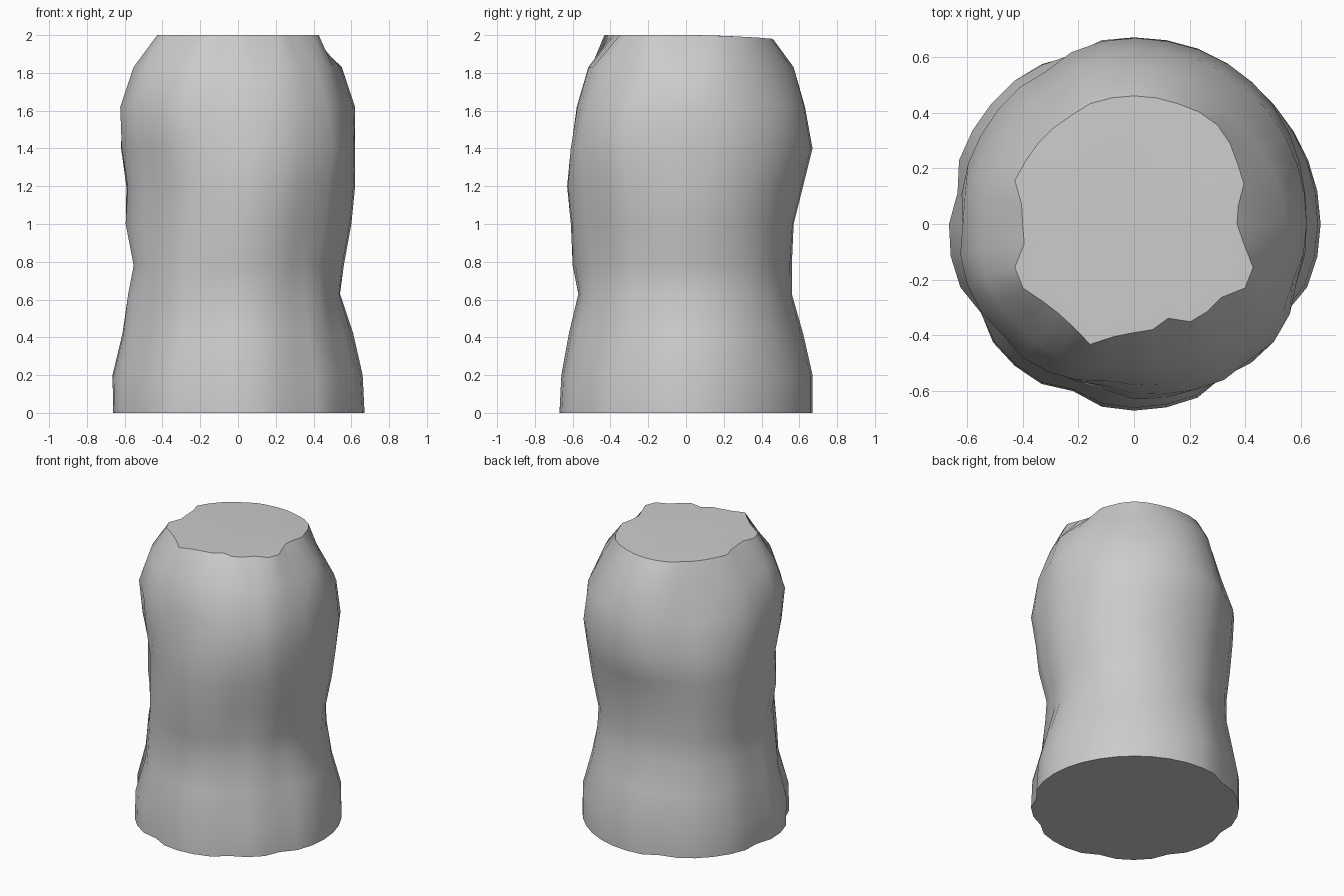
import bpy, bmesh, math

if "Cube" in bpy.data.objects:
    bpy.data.objects.remove(bpy.data.objects["Cube"])

SIDES = 36
# Each ring: height, then radius every 45 degrees counter-clockwise from +x
RINGS = [
    (0.00, (.67, .66, .67, .67, .665, .665, .67, .66)),
    (0.20, (.66, .66, .67, .67, .67, .66, .66, .65)),
    (0.42, (.61, .60, .62, .63, .62, .60, .62, .59)),
    (0.63, (.54, .57, .56, .59, .59, .59, .57, .57)),
    (0.78, (.56, .56, .56, .59, .56, .58, .60, .56)),
    (1.00, (.60, .60, .57, .61, .61, .58, .61, .61)),
    (1.20, (.62, .63, .62, .63, .60, .58, .63, .63)),
    (1.40, (.62, .66, .67, .64, .63, .61, .61, .66)),
    (1.62, (.62, .63, .63, .57, .63, .63, .58, .62)),
    (1.83, (.55, .52, .57, .51, .56, .56, .52, .54)),
]
# Ragged rim of the flat top, radius every 10 degrees
TOP = (.37, .38, .42, .43, .45, .465, .465, .46, .46,
       .46, .46, .46, .45, .45, .45, .45, .455, .41,
       .40, .40, .455, .46, .43, .42, .43, .46, .41,
       .39, .385, .36, .405, .41, .41, .46, .455, .40)
# Shallow vertical grooves: angles in degrees at the base
GROOVES = (-30, -58, -110, -150, 170, 112)


def around(radii, deg):
    """Smooth periodic interpolation of the eight radii."""
    n = len(radii)
    f = (deg % 360) / 360 * n
    i, t = int(f), f - int(f)
    a, b, c, d = (radii[(i + k) % n] for k in (-1, 0, 1, 2))
    return b + 0.5 * t * (c - a + t * (2*a - 5*b + 4*c - d + t * (3*(b - c) + d - a)))


def groove(deg, z):
    total = 0
    for g in GROOVES:
        d = (deg - g - 6 * z + 180) % 360 - 180
        total += 0.03 * math.exp(-(d / 7) ** 2)
    return total * (1 - 0.3 * z)


bm = bmesh.new()
rings = []
for z, radii in RINGS + [(2.0, None)]:
    ring = []
    for i in range(SIDES):
        deg = i * 360 / SIDES
        a = math.radians(deg)
        r = around(radii, deg) - groove(deg, z) if radii else TOP[i]
        r = min(r, 0.67)
        # the rim dips slightly at the back
        h = z if radii else z - 0.02 * max(0, math.sin(a)) ** 2
        ring.append(bm.verts.new((r * math.cos(a), r * math.sin(a), h)))
    rings.append(ring)

# Side wall
for lo, hi in zip(rings, rings[1:]):
    for i in range(SIDES):
        j = (i + 1) % SIDES
        bm.faces.new((lo[i], lo[j], hi[j], hi[i]))
# Flat bottom and top
bm.faces.new(rings[0][::-1])
centre = bm.verts.new((0, 0, 2))
for i in range(SIDES):
    bm.faces.new((rings[-1][i], rings[-1][(i + 1) % SIDES], centre))

mesh = bpy.data.meshes.new("rock_pillar")
bm.to_mesh(mesh)
bm.free()
pillar = bpy.data.objects.new("rock_pillar", mesh)
bpy.context.collection.objects.link(pillar)
bpy.context.view_layer.objects.active = pillar
pillar.select_set(True)
bpy.ops.object.shade_smooth_by_angle(angle=math.radians(40))
